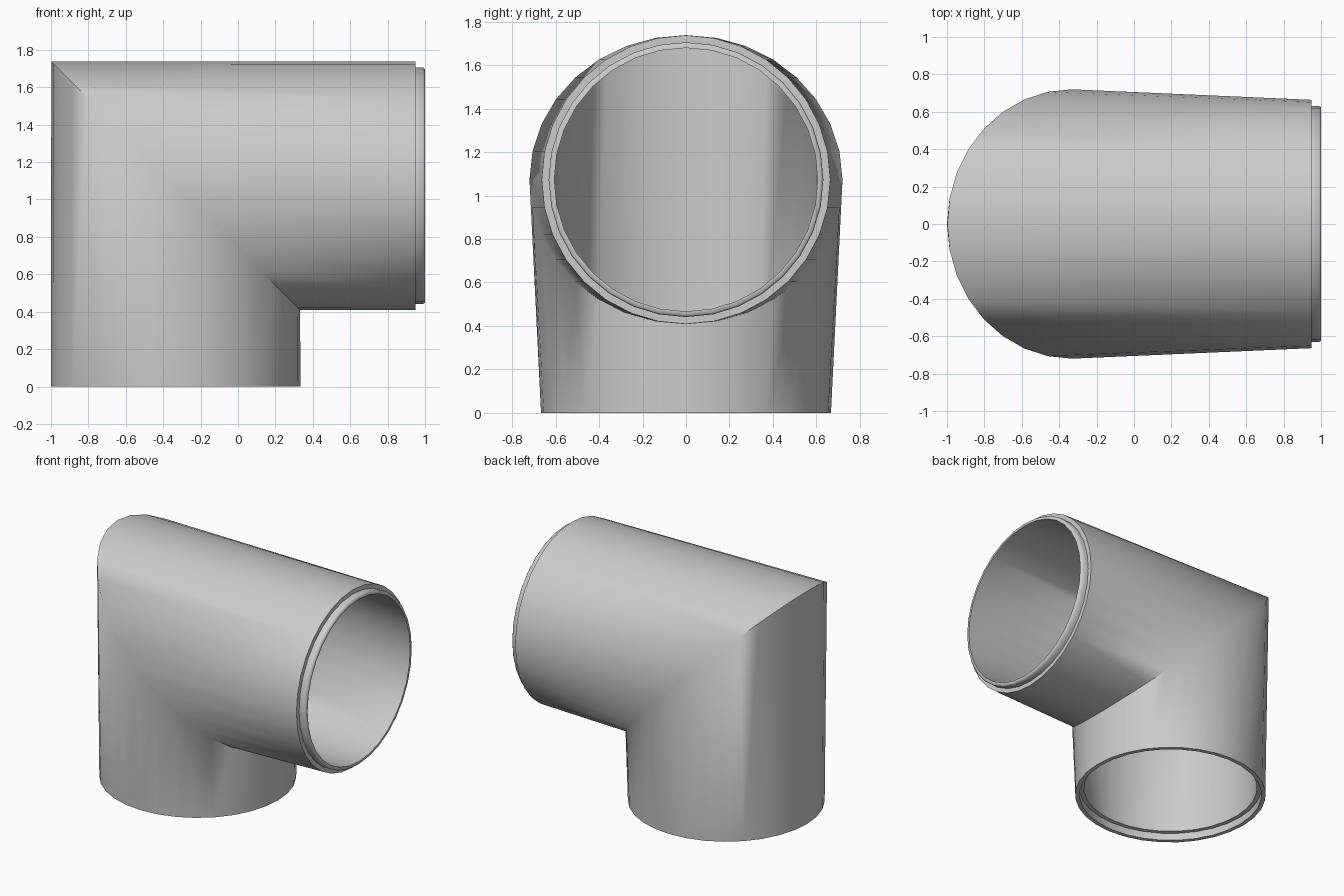
import bpy, bmesh, math

if "Cube" in bpy.data.objects:
    bpy.data.objects.remove(bpy.data.objects["Cube"])

SIDES = 32
AXIS_X, AXIS_Z = -0.333, 1.073   # centre lines of the lower and side legs


def ring_down(bm, r, z):
    """Ring across the vertical leg."""
    return [bm.verts.new((AXIS_X + r * math.cos(a), r * math.sin(a), z)) for a in angles]


def ring_mitre(bm, r, width):
    """Slanted ring where the two legs meet."""
    return [bm.verts.new((AXIS_X + r * math.cos(a), width * math.sin(a),
                          AXIS_Z - r * math.cos(a))) for a in angles]


def ring_side(bm, r, x):
    """Ring across the horizontal leg."""
    return [bm.verts.new((x, r * math.sin(a), AXIS_Z - r * math.cos(a))) for a in angles]


angles = [2 * math.pi * i / SIDES for i in range(SIDES)]
bm = bmesh.new()
rings = [
    # outer wall
    ring_down(bm, 0.667, 0.0),
    ring_mitre(bm, 0.665, 0.72),
    ring_side(bm, 0.664, 0.948),
    # stepped spigot with chamfered lip
    ring_side(bm, 0.632, 0.948),
    ring_side(bm, 0.632, 0.99),
    ring_side(bm, 0.624, 1.0),
    ring_side(bm, 0.606, 1.0),
    # bore
    ring_mitre(bm, 0.606, 0.66),
    ring_down(bm, 0.606, 0.055),
    # recessed socket at the bottom
    ring_down(bm, 0.637, 0.055),
    ring_down(bm, 0.637, 0.0),
]

# skin the rings into one closed shell
for k, ring in enumerate(rings):
    nxt = rings[(k + 1) % len(rings)]
    for i in range(SIDES):
        j = (i + 1) % SIDES
        bm.faces.new((ring[i], ring[j], nxt[j], nxt[i]))
bmesh.ops.recalc_face_normals(bm, faces=bm.faces)

mesh = bpy.data.meshes.new("pipe_elbow")
bm.to_mesh(mesh)
bm.free()
elbow = bpy.data.objects.new("pipe_elbow", mesh)
bpy.context.collection.objects.link(elbow)
bpy.context.view_layer.objects.active = elbow
elbow.select_set(True)
bpy.ops.object.shade_smooth_by_angle(angle=math.radians(60))
